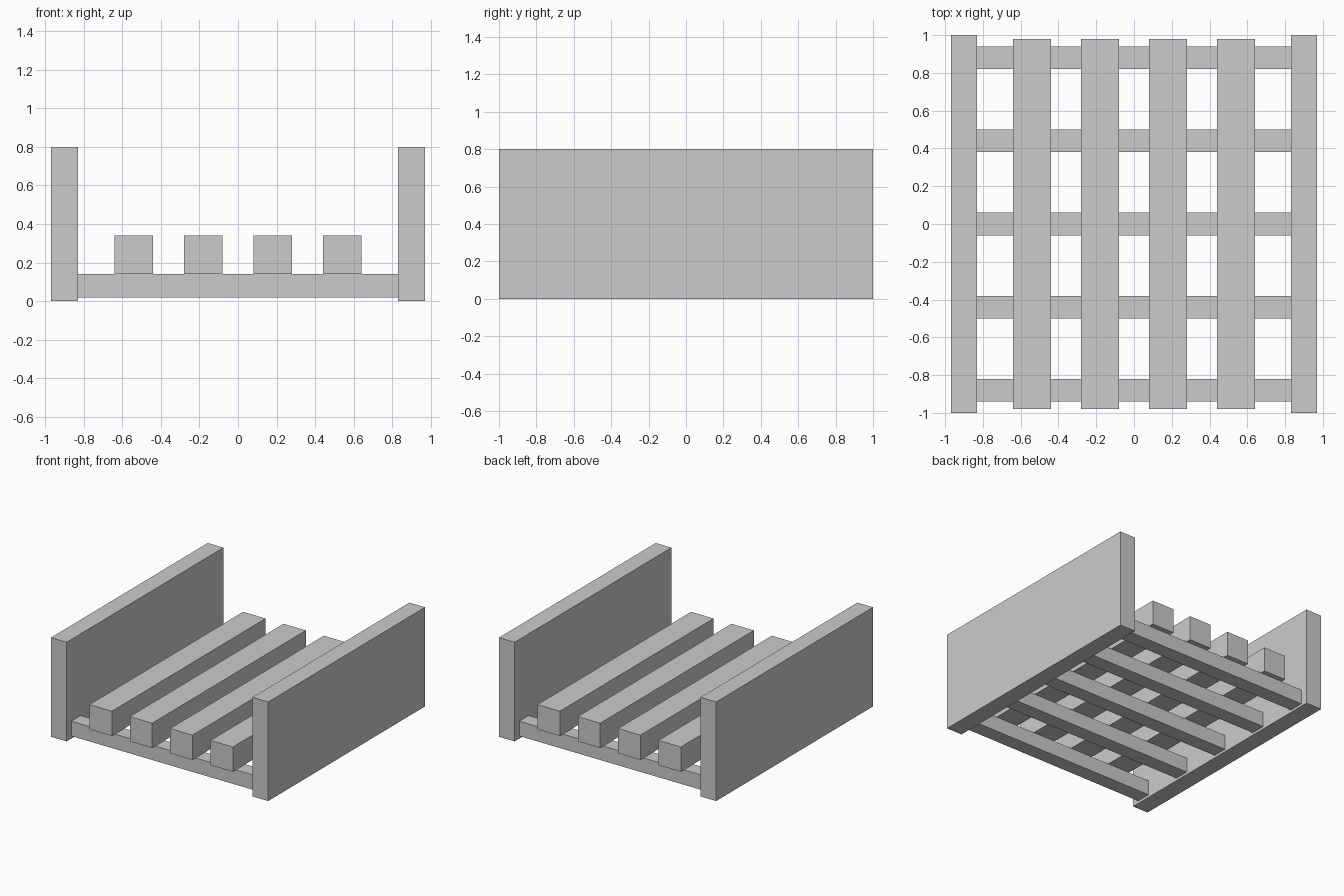
import bpy

if "Cube" in bpy.data.objects:
    bpy.data.objects.remove(bpy.data.objects["Cube"])

# Single grey material
grey = bpy.data.materials.new("light_grey")
grey.diffuse_color = (0.6, 0.6, 0.6, 1.0)
grey.use_nodes = True
grey.node_tree.nodes["Principled BSDF"].inputs["Base Color"].default_value = grey.diffuse_color


def box(name, center, size):
    bpy.ops.mesh.primitive_cube_add(size=1, location=center)
    obj = bpy.context.object
    obj.name = name
    obj.scale = size
    bpy.ops.object.transform_apply(location=False, rotation=False, scale=True)
    obj.data.materials.append(grey)
    return obj


# Side panels
for side, label in ((-1, "left"), (1, "right")):
    box(f"{label}_side_panel", (side * 0.9, 0, 0.4), (0.14, 2.0, 0.8))

# Cross bars between the panels
for i in range(5):
    box(f"cross_bar_{i + 1}", (0, (i - 2) * 0.44, 0.08), (1.66, 0.12, 0.12))

# Lengthwise beams resting on the cross bars
for i in range(4):
    box(f"long_beam_{i + 1}", ((i - 1.5) * 0.36, 0, 0.24), (0.2, 1.96, 0.2))
